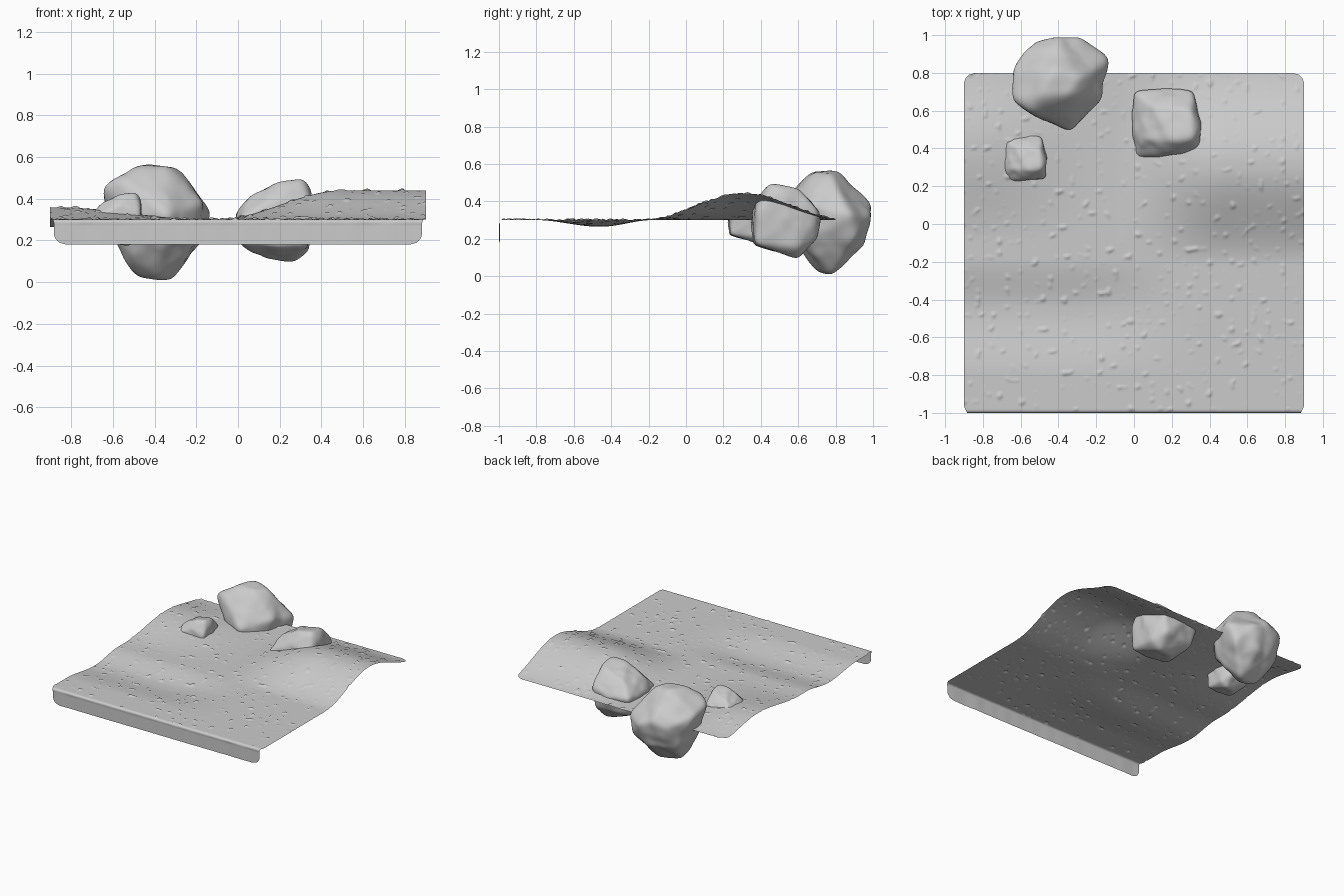
import bpy, bmesh, math
from mathutils import Vector, noise
from mathutils.bvhtree import BVHTree

if "Cube" in bpy.data.objects:
    bpy.data.objects.remove(bpy.data.objects["Cube"])


def smooth(a, b, t):
    t = min(1, max(0, (t - a) / (b - a)))
    return t * t * (3 - 2 * t)


def finish(bm, name):
    bmesh.ops.recalc_face_normals(bm, faces=bm.faces)
    me = bpy.data.meshes.new(name)
    bm.to_mesh(me)
    bm.free()
    me.shade_smooth()
    ob = bpy.data.objects.new(name, me)
    bpy.context.collection.objects.link(ob)
    return ob


# Ground sheet: rolling height field whose front edge folds down
def height(x, y):
    hill = 0.14 * smooth(-0.1, 0.5, x) * smooth(-0.22, 0.3, y) * (1 - smooth(0.32, 0.85, y))
    dip = -0.035 * (1 - smooth(-0.3, 0.35, x)) * smooth(-0.8, -0.47, y) * (1 - smooth(-0.45, -0.18, y))
    knoll = 0.058 * (1 - smooth(-0.85, -0.15, x)) * smooth(-0.1, 0.4, y) * (1 - smooth(0.42, 0.85, y))
    pebble = 0.03 * max(0, noise.noise(Vector((x * 26, y * 26, 3))) - 0.38)
    return 0.3 + hill + dip + knoll + min(pebble, 0.009)


def ground():
    bm = bmesh.new()
    n, rows, drop, bend, r = 200, 215, 0.105, 0.015, 0.06
    arc = bend * math.pi / 2
    length = drop + arc + 1.785
    grid = []
    for j in range(rows + 1):
        s = length * j / rows
        # rounded sheet corners
        d = min(s, length - s, r)
        half = 0.9 - r + math.sqrt(max(0, r * r - (r - d) ** 2))
        half -= 0.017 * (1 - smooth(drop, drop + 0.05, s))
        line = []
        for i in range(n + 1):
            x = half * (2 * i / n - 1)
            if s < drop:                      # hanging front lip
                y = -0.997 + 0.003 * noise.noise(Vector((x * 9, 0, 1)))
                z = 0.18 + s
            elif s < drop + arc:              # fold
                a = (s - drop) / bend
                y = -0.985 - bend * math.cos(a)
                z = 0.285 + bend * math.sin(a)
            else:                             # terrain
                y = -0.985 + s - drop - arc
                z = height(x, y)
            line.append(bm.verts.new((x, y, z)))
        grid.append(line)
    for a, b in zip(grid, grid[1:]):
        for i in range(n):
            bm.faces.new((a[i], a[i + 1], b[i + 1], b[i]))
    return finish(bm, "ground_sheet")


# Rock: sphere shrunk onto an angular hull, then softened and roughened
def rock(name, corners, centre, rough, seed):
    hull = bmesh.new()
    for c in corners:
        hull.verts.new(c)
    bmesh.ops.convex_hull(hull, input=hull.verts)
    tree = BVHTree.FromBMesh(hull)
    hull.free()
    bm = bmesh.new()
    bmesh.ops.create_icosphere(bm, subdivisions=5, radius=1)
    c = Vector(centre)
    for v in bm.verts:
        d = v.co.normalized()
        hit = tree.ray_cast(c + d * 2, -d)[0]
        lump = noise.noise(d * 2.6 + Vector((seed, 0, 0)))
        fine = noise.noise(d * 7 + Vector((0, seed, 0)))
        v.co = hit - c + d * rough * (0.6 + lump + 0.4 * fine)
    for _ in range(3):
        bmesh.ops.smooth_vert(bm, verts=bm.verts, factor=0.5,
                              use_axis_x=True, use_axis_y=True, use_axis_z=True)
    ob = finish(bm, name)
    ob.location = c
    return ob


ground()

large = [(-.50, .68, .545), (-.35, .69, .56), (-.42, .82, .56), (-.28, .78, .53), (-.55, .60, .49),
         (-.64, .82, .42), (-.52, .97, .35), (-.40, .99, .38), (-.27, .98, .32), (-.13, .88, .33),
         (-.18, .66, .38), (-.33, .49, .32), (-.50, .56, .33), (-.65, .66, .46),
         (-.61, .72, .24), (-.50, .64, .12), (-.48, .75, .02), (-.32, .78, .0), (-.38, .70, .03),
         (-.22, .66, .18), (-.18, .90, .20), (-.35, .95, .18), (-.55, .90, .18)]
rock("large_boulder", large, (-.39, .75, .29), 0.012, 4)

block = [(.06, .45, .41), (.10, .62, .42), (.20, .44, .48), (.31, .45, .50), (.30, .60, .47), (.35, .50, .45),
         (0, .70, .33), (.15, .72, .32), (.31, .70, .36), (.35, .55, .30), (.345, .38, .35),
         (.20, .37, .40), (.01, .35, .30), (-.01, .52, .33),
         (.01, .38, .18), (.33, .37, .17), (.34, .60, .15), (.26, .60, .10), (.12, .55, .12),
         (.02, .66, .20), (.28, .70, .20), (.15, .36, .17)]
medium = rock("medium_boulder", block, (.17, .54, .30), 0.008, 9)

# Small boulder reuses the medium shape
small = bpy.data.objects.new("small_boulder", medium.data.copy())
small.location = (-.583, .352, .305)
small.scale = (.65, .67, .64)
bpy.context.collection.objects.link(small)
